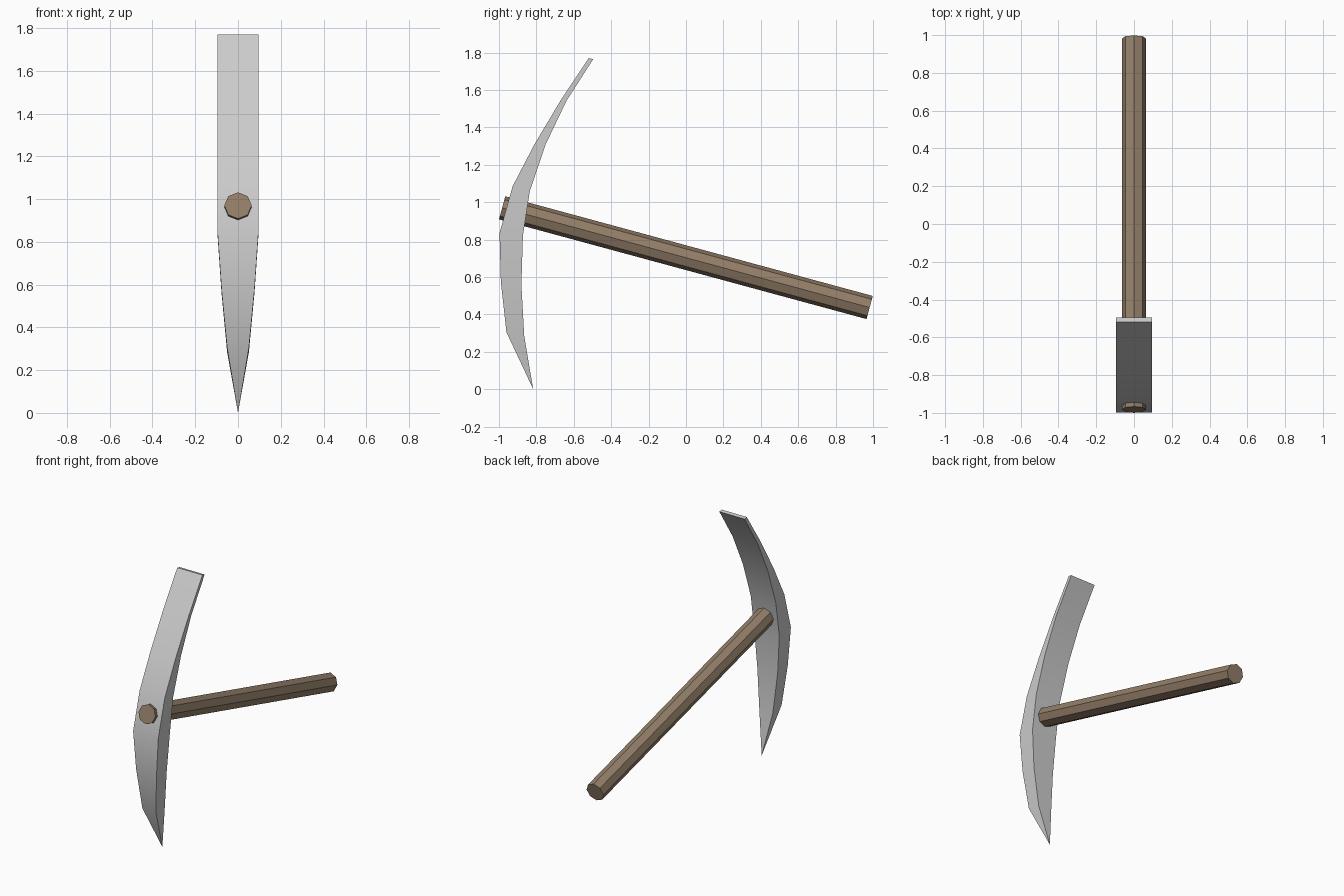
import bpy, bmesh, math
from mathutils import Vector

if "Cube" in bpy.data.objects:
    bpy.data.objects.remove(bpy.data.objects["Cube"])

# Head stations: (front y, front z, rear y, rear z, half width)
STATIONS = [
    (-0.52, 1.77, -0.496, 1.765, 0.095),
    (-0.67, 1.545, -0.64, 1.54, 0.095),
    (-0.81, 1.31, -0.75, 1.31, 0.095),
    (-0.927, 1.085, -0.835, 1.06, 0.095),
    (-0.997, 0.835, -0.872, 0.82, 0.095),
    (-0.99, 0.575, -0.88, 0.56, 0.077),
    (-0.96, 0.305, -0.865, 0.285, 0.051),
]
TIP = (0, -0.817, 0.0)


def finish(bm, name):
    bmesh.ops.recalc_face_normals(bm, faces=bm.faces)
    mesh = bpy.data.meshes.new(name)
    bm.to_mesh(mesh)
    bm.free()
    obj = bpy.data.objects.new(name, mesh)
    bpy.context.collection.objects.link(obj)
    return obj


# Curved head: square chisel at the top, point at the bottom
bm = bmesh.new()
rings = [[bm.verts.new(p) for p in ((-w, fy, fz), (w, fy, fz), (w, ry, rz), (-w, ry, rz))]
         for fy, fz, ry, rz, w in STATIONS]
tip = bm.verts.new(TIP)
bm.faces.new(rings[0])
for a, b in zip(rings, rings[1:]):
    for i in range(4):
        j = (i + 1) % 4
        bm.faces.new((a[i], a[j], b[j], b[i]))
for i in range(4):
    bm.faces.new((rings[-1][i], rings[-1][(i + 1) % 4], tip))
head = finish(bm, "pick_head")
bpy.context.view_layer.objects.active = head
head.select_set(True)
bpy.ops.object.shade_smooth_by_angle(angle=math.radians(40))

# Eight-sided wooden handle, tilted through the head
start, end = Vector((0, -0.983, 0.97)), Vector((0, 0.982, 0.437))
axis = end - start
bm = bmesh.new()
bmesh.ops.create_cone(bm, cap_ends=True, segments=8, radius1=0.064, radius2=0.064,
                      depth=axis.length)
handle = finish(bm, "handle")
handle.location = (start + end) / 2
handle.rotation_euler = (math.atan2(-axis.y, axis.z), 0, 0)

wood = bpy.data.materials.new("wood")
wood.diffuse_color = (0.29, 0.21, 0.14, 1)
wood.use_nodes = True
wood.node_tree.nodes["Principled BSDF"].inputs["Base Color"].default_value = wood.diffuse_color
handle.data.materials.append(wood)
